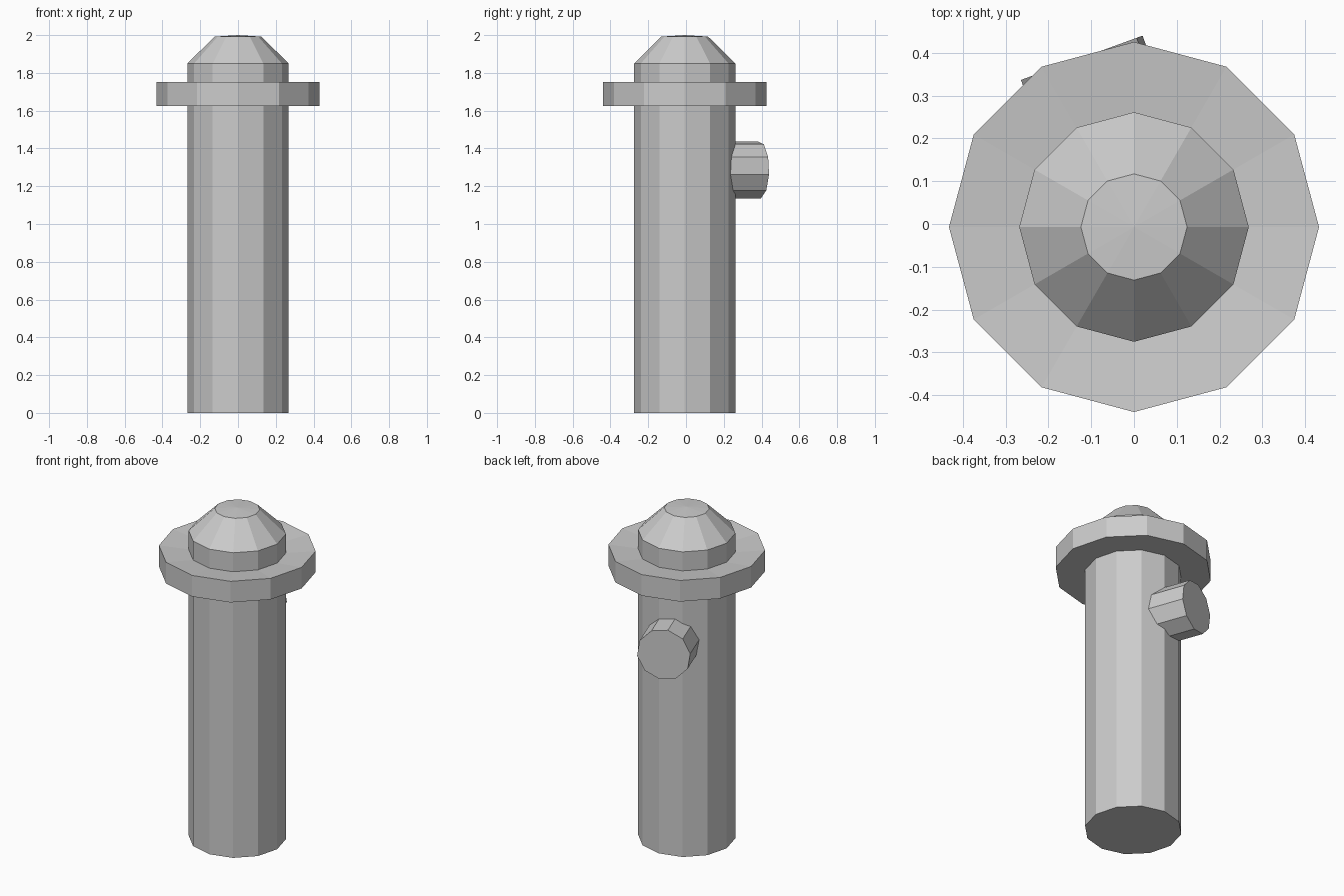
import bpy, bmesh
from math import cos, sin, pi, radians
from mathutils import Matrix

if "Cube" in bpy.data.objects:
    bpy.data.objects.remove(bpy.data.objects["Cube"])


def lathe(name, profile, sides, start=0.0, matrix=None):
    """Closed flat-shaded solid turned about z; radius 0 makes a pole."""
    bm = bmesh.new()
    rings = []
    for r, z in profile:
        if r == 0:
            rings.append([bm.verts.new((0, 0, z))] * sides)
        else:
            rings.append([bm.verts.new((r * cos(start + 2 * pi * i / sides),
                                        r * sin(start + 2 * pi * i / sides), z))
                          for i in range(sides)])
    for low, high in zip(rings, rings[1:]):
        for i in range(sides):
            j = (i + 1) % sides
            quad = [low[i], low[j], high[j], high[i]]
            bm.faces.new(list(dict.fromkeys(quad)))
    bmesh.ops.recalc_face_normals(bm, faces=bm.faces)
    mesh = bpy.data.meshes.new(name)
    bm.to_mesh(mesh)
    bm.free()
    obj = bpy.data.objects.new(name, mesh)
    bpy.context.collection.objects.link(obj)
    if matrix:
        obj.matrix_world = matrix
    return obj


# Post with slightly dished flange and chamfered cap
lathe("post", [(0, 0), (0.268, 0), (0.268, 1.625), (0.432, 1.625),
               (0.432, 1.753), (0.268, 1.735), (0.268, 1.85),
               (0.124, 1.992), (0, 2.0)],
      12, matrix=Matrix.Translation((0, -0.007, 0)))

# Side outlet: ten-sided stub pointing backwards, turned 20 degrees
# (its local z points outwards, its local y points up)
turn = Matrix.Rotation(radians(20), 4, 'Z') @ Matrix.Rotation(radians(-90), 4, 'X')
lathe("side_outlet", [(0, -0.25), (0.153, -0.25), (0.153, 0), (0, 0)],
      10, start=radians(9),
      matrix=Matrix.Translation((-0.122, 0.388, 1.286)) @ turn)
